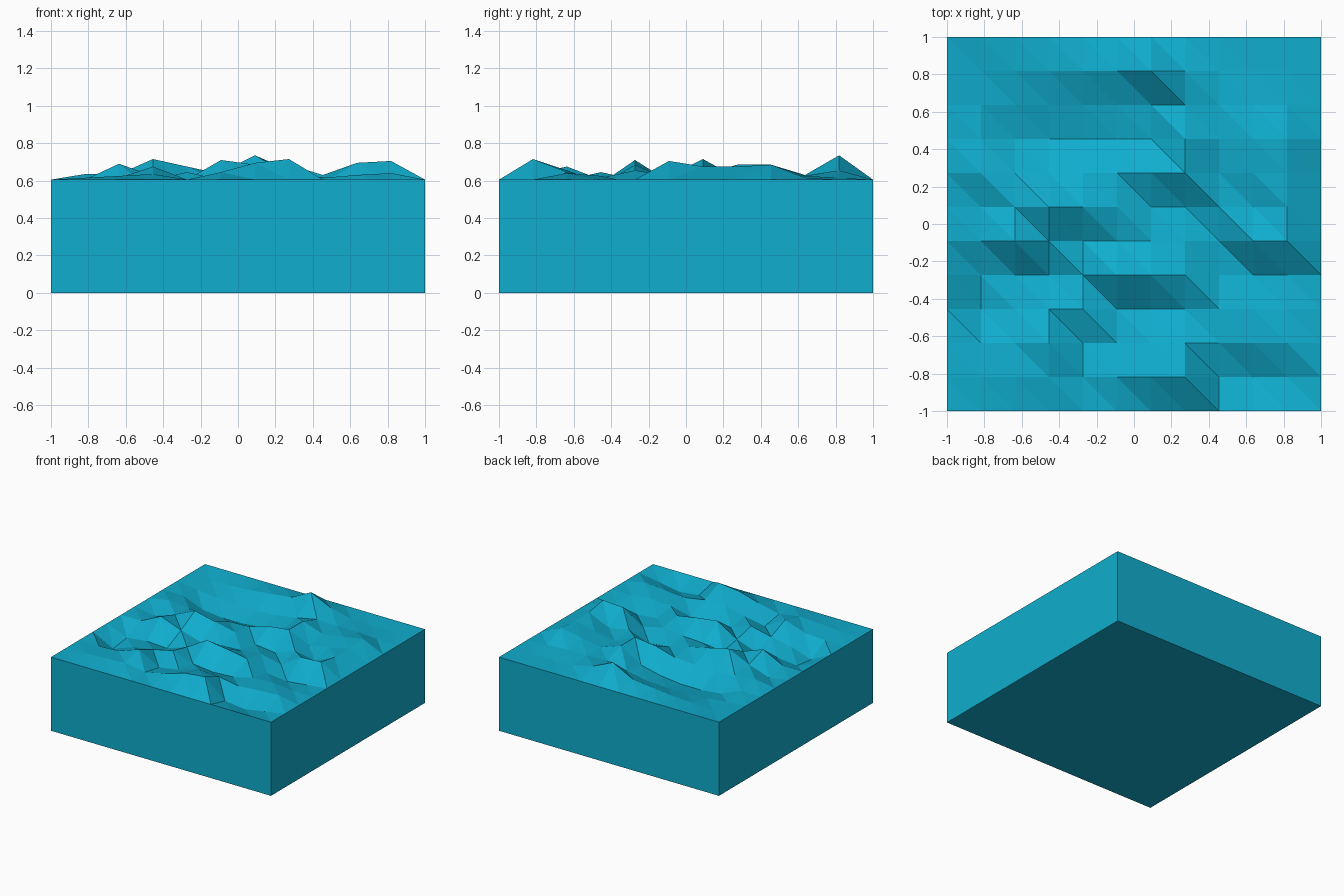
import bpy, bmesh

if "Cube" in bpy.data.objects:
    bpy.data.objects.remove(bpy.data.objects["Cube"])

N = 11            # cells per side
BASE = 0.605      # rim height

# Relief of the inner grid points in hundredths, front row first
RELIEF = [
    [1, 2, 3, 0, 4, 9, 11, -4, -6, -3],
    [0, 1, 7, -3, 0, 5, 4, 1, 2.5, 3.5],
    [-9, -3, 0, 4, -2, -4, -3, 1, 2, 0],
    [-7, -5, -6, 0, 10.5, 8, 5, -2, -4, -2],
    [0, 8.5, 2, -3, -1, 0, 2, -2, 9, 10],
    [-3, 3, 11, 7, 3, -2, -4, 2.5, -1, 7],
    [3, 1, -2, 0, 1, 6, 8, 0, 3, 7],
    [0, -7, -9, -9, -7, -3, 8, 2, 5, 8],
    [-2, -4, -5, -5, -4, -1, 2.5, 2, 2, 1],
    [-2, -1, 0, 2, 4, 13, 5, 1, 0, 0],
]


def height(i, j):
    inside = 0 < i < N and 0 < j < N
    return BASE + (RELIEF[j - 1][i - 1] / 100 if inside else 0)


bm = bmesh.new()

# Faceted terrain surface
grid = [[bm.verts.new((-1 + 2 * i / N, -1 + 2 * j / N, height(i, j)))
         for i in range(N + 1)] for j in range(N + 1)]
for j in range(N):
    for i in range(N):
        a, b = grid[j][i], grid[j][i + 1]
        c, d = grid[j + 1][i + 1], grid[j + 1][i]
        bm.faces.new((a, b, d))
        bm.faces.new((b, c, d))

# Straight side walls and closed bottom
rim = [e for e in bm.edges if e.is_boundary]
wall = bmesh.ops.extrude_edge_only(bm, edges=rim)["geom"]
for v in wall:
    if isinstance(v, bmesh.types.BMVert):
        v.co.z = 0
bmesh.ops.holes_fill(bm, edges=[e for e in bm.edges if e.is_boundary], sides=0)
bmesh.ops.recalc_face_normals(bm, faces=bm.faces)

mesh = bpy.data.meshes.new("water_block")
bm.to_mesh(mesh)
bm.free()
block = bpy.data.objects.new("water_block", mesh)
bpy.context.collection.objects.link(block)

# Blue water colour
water = bpy.data.materials.new("water_blue")
water.diffuse_color = (0.005, 0.42, 0.62, 1)
water.use_nodes = True
water.node_tree.nodes["Principled BSDF"].inputs["Base Color"].default_value = water.diffuse_color
mesh.materials.append(water)
